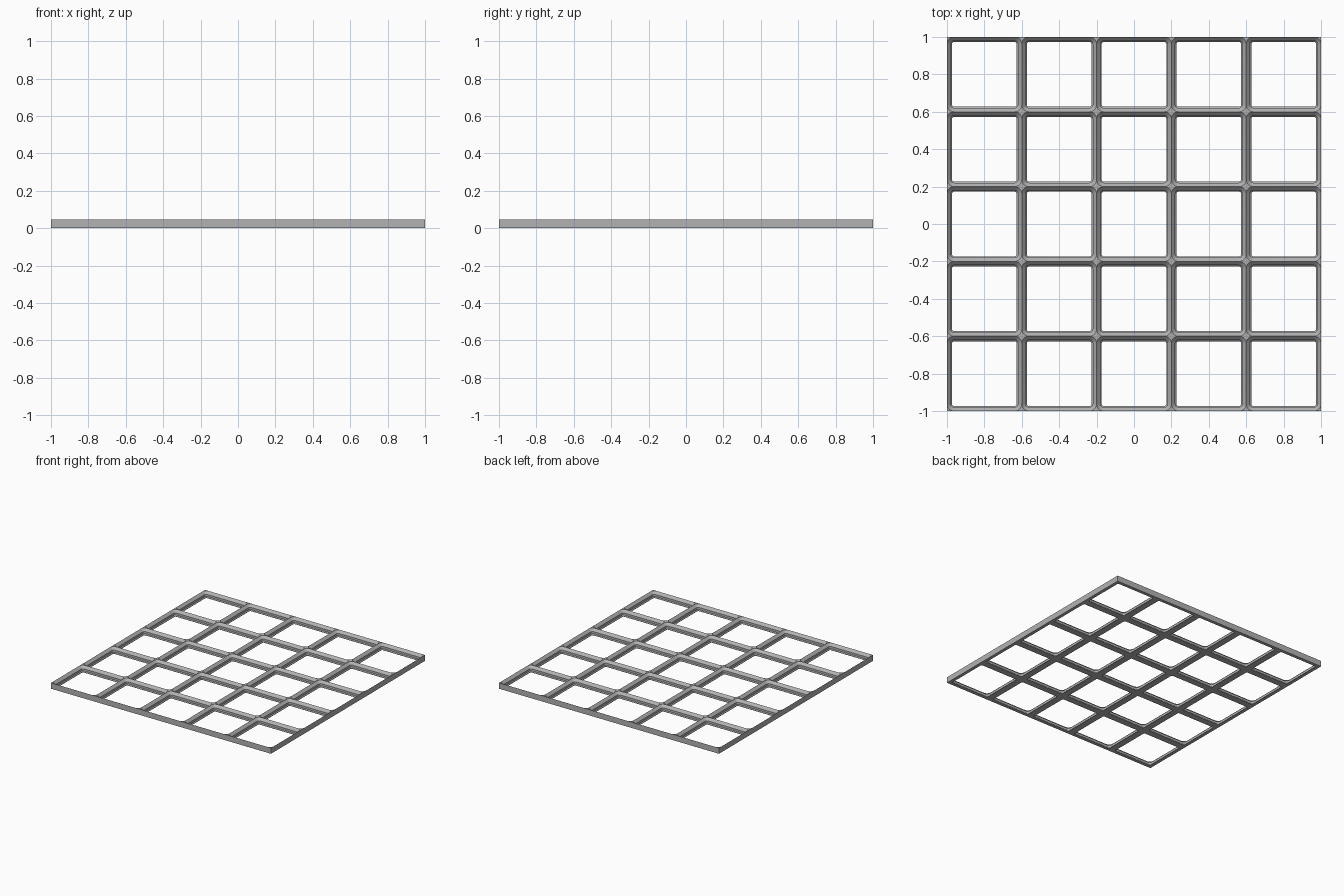
import bpy, bmesh, math
from mathutils import Vector

cube = bpy.data.objects.get("Cube")
if cube:
    bpy.data.objects.remove(cube, do_unlink=True)

CELLS = 5
PITCH = 2 / CELLS
U = PITCH / 42            # one design unit
HEIGHT = 5 * U
SEGMENTS = 8

# Pocket section, top to bottom: (inset from cell edge, height)
SECTION = [(0, 5), (2.15, 2.85), (2.15, 1.05), (2.85, 0.35), (2.85, 0)]


def ring(bm, cx, cy, inset, z):
    """Rounded square loop, grouped by corner, counter-clockwise."""
    radius = (4 - inset) * U
    reach = PITCH / 2 - 4 * U
    corners = []
    for c in range(4):
        mid = math.pi / 4 + c * math.pi / 2
        px = cx + math.copysign(reach, math.cos(mid))
        py = cy + math.copysign(reach, math.sin(mid))
        arc = []
        for k in range(SEGMENTS + 1):
            a = c * math.pi / 2 + k / SEGMENTS * math.pi / 2
            arc.append(bm.verts.new((px + radius * math.cos(a),
                                     py + radius * math.sin(a), z * U)))
        corners.append(arc)
    return corners


def square(bm, cx, cy, z):
    h = PITCH / 2
    return [bm.verts.new((cx + sx * h, cy + sy * h, z))
            for sx, sy in ((1, 1), (-1, 1), (-1, -1), (1, -1))]


def add_cell(bm, i, j):
    cx, cy = -1 + (i + 0.5) * PITCH, -1 + (j + 0.5) * PITCH
    rings = [ring(bm, cx, cy, inset, z) for inset, z in SECTION]
    # Sloped and upright pocket walls
    for upper, lower in zip(rings, rings[1:]):
        a, b = sum(upper, []), sum(lower, [])
        for k in range(len(a)):
            n = (k + 1) % len(a)
            bm.faces.new((a[k], a[n], b[n], b[k]))
    # Flat tops at the crossings and the underside
    top, base = square(bm, cx, cy, HEIGHT), square(bm, cx, cy, 0)
    for c in range(4):
        for p, q in zip(rings[0][c], rings[0][c][1:]):
            bm.faces.new((top[c], q, p))
        for p, q in zip(rings[-1][c], rings[-1][c][1:]):
            bm.faces.new((base[c], p, q))
        n = (c + 1) % 4
        bm.faces.new((base[c], rings[-1][c][-1], rings[-1][n][0], base[n]))
    # Outer walls where the cell lies on the rim
    on_rim = (j == CELLS - 1, i == 0, j == 0, i == CELLS - 1)
    for c in range(4):
        if on_rim[c]:
            n = (c + 1) % 4
            bm.faces.new((base[c], base[n], top[n], rings[0][n][0],
                          rings[0][c][-1], top[c]))


# Grey material
grey = bpy.data.materials.new("grey plastic")
grey.use_nodes = True
colour = (0.45, 0.45, 0.45, 1)
grey.diffuse_color = colour
grey.node_tree.nodes["Principled BSDF"].inputs["Base Color"].default_value = colour

# Grid frame
bm = bmesh.new()
for i in range(CELLS):
    for j in range(CELLS):
        add_cell(bm, i, j)
bmesh.ops.remove_doubles(bm, verts=bm.verts[:], dist=0.0002)
bmesh.ops.recalc_face_normals(bm, faces=bm.faces[:])
mesh = bpy.data.meshes.new("grid_baseplate")
bm.to_mesh(mesh)
bm.free()
mesh.materials.append(grey)
plate = bpy.data.objects.new("grid_baseplate", mesh)
bpy.context.collection.objects.link(plate)
bpy.context.view_layer.objects.active = plate
plate.select_set(True)
bpy.ops.object.shade_smooth_by_angle(angle=math.radians(30))
